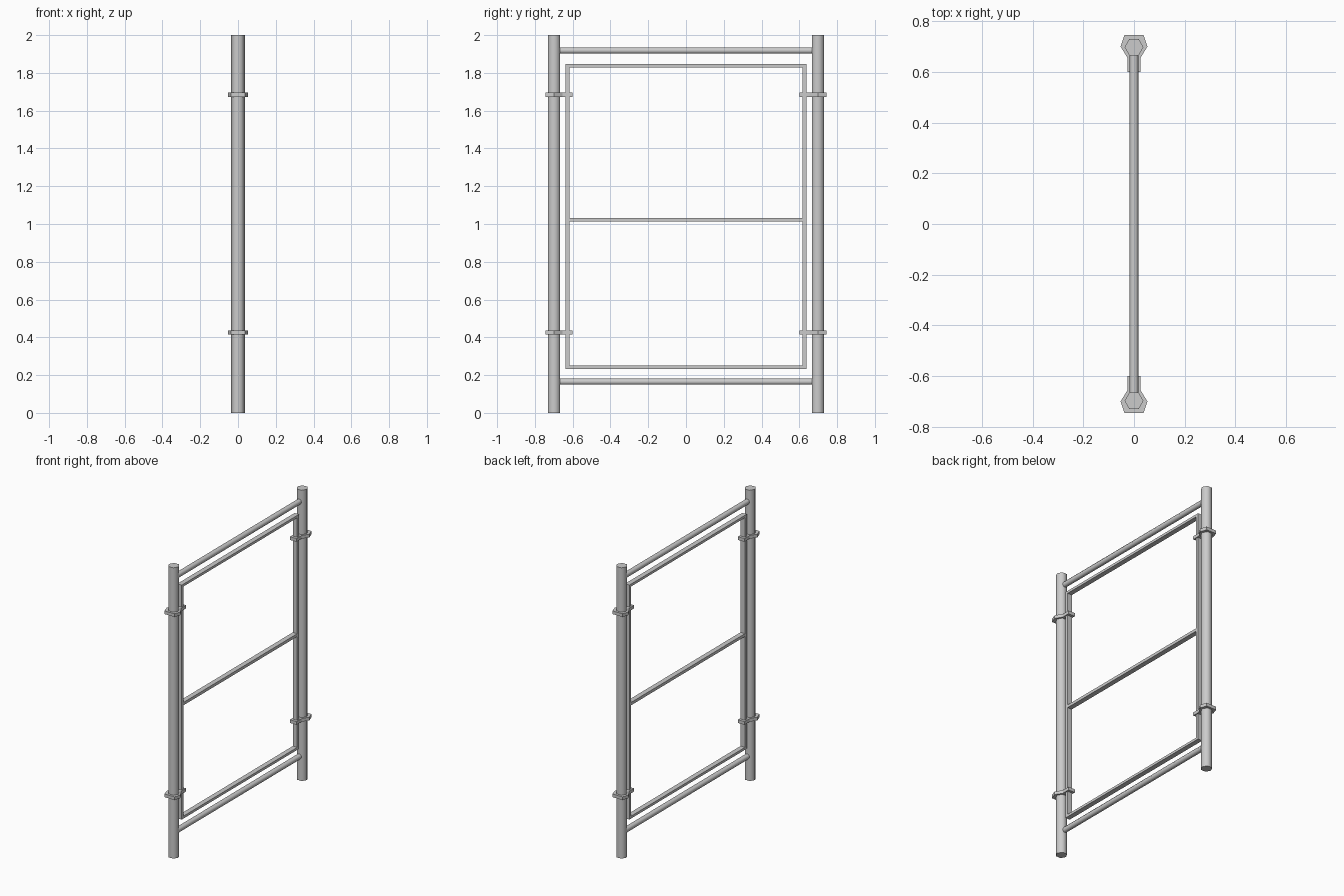
import bpy, bmesh, math

if "Cube" in bpy.data.objects:
    bpy.data.objects.remove(bpy.data.objects["Cube"])

POST_Y = 0.698


def box(name, x, y, z):
    """Box from (min, max) ranges on each axis."""
    bpy.ops.mesh.primitive_cube_add(size=1, location=[sum(r) / 2 for r in (x, y, z)])
    ob = bpy.context.object
    ob.name = name
    ob.scale = [r[1] - r[0] for r in (x, y, z)]
    bpy.ops.object.transform_apply(location=False, rotation=False, scale=True)
    return ob


def prism(name, profile, z0, z1):
    """Extrude an x/y outline from z0 to z1."""
    bm = bmesh.new()
    face = bm.faces.new([bm.verts.new((x, y, z0)) for x, y in profile])
    top = bmesh.ops.extrude_face_region(bm, geom=[face])
    verts = [v for v in top["geom"] if isinstance(v, bmesh.types.BMVert)]
    bmesh.ops.translate(bm, verts=verts, vec=(0, 0, z1 - z0))
    bmesh.ops.recalc_face_normals(bm, faces=bm.faces)
    mesh = bpy.data.meshes.new(name)
    bm.to_mesh(mesh)
    bm.free()
    ob = bpy.data.objects.new(name, mesh)
    bpy.context.collection.objects.link(ob)
    return ob


def smooth(ob):
    bpy.ops.object.select_all(action='DESELECT')
    ob.select_set(True)
    bpy.context.view_layer.objects.active = ob
    bpy.ops.object.shade_smooth_by_angle(angle=math.radians(65))


def hexagon(r):
    return [(r * math.cos(i * math.pi / 3), r * math.sin(i * math.pi / 3)) for i in range(6)]


for label, s in (("left", -1), ("right", 1)):
    # Six-sided upright posts
    post = prism(f"post_{label}", [(x, y + s * POST_Y) for x, y in hexagon(0.037)], 0, 2)
    smooth(post)

    # Clamps joining the inner frame to the posts
    half = [(0.025, 0.60), (0.025, 0.655), (0.053, 0.70), (0.038, 0.745)]
    outline = half + [(-x, y) for x, y in reversed(half)]
    for level, z in (("lower", 0.425), ("upper", 1.684)):
        prism(f"clamp_{level}_{label}", [(x, s * y) for x, y in outline], z - 0.011, z + 0.011)

    # Inner frame sides
    box(f"frame_side_{label}", (-0.016, 0.018), sorted((s * 0.618, s * 0.638)), (0.233, 1.846))

# Six-sided main rails between the posts
for level, z in (("bottom", 0.165), ("top", 1.918)):
    rail = prism(f"rail_{level}", hexagon(0.0185), -0.668, 0.668)
    rail.rotation_euler = (math.pi / 2, 0, 0)
    rail.location.z = z
    # turn the prism axis onto y
    smooth(rail)

# Inner frame cross bars
for level, z0, z1 in (("bottom", 0.233, 0.25), ("middle", 1.012, 1.032), ("top", 1.829, 1.846)):
    box(f"frame_bar_{level}", (-0.016, 0.018), (-0.618, 0.618), (z0, z1))
